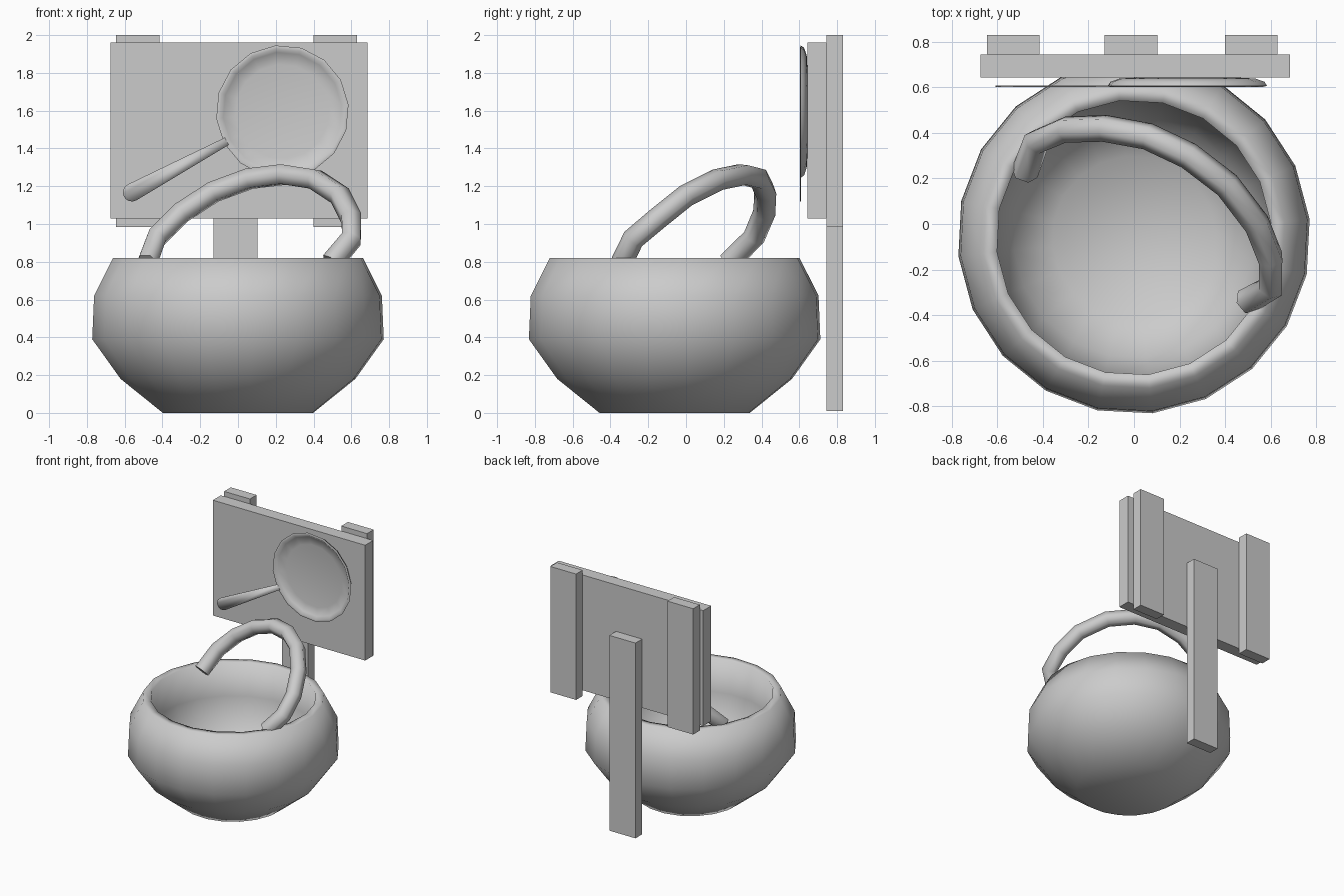
import bpy, bmesh, math
from mathutils import Vector

cube = bpy.data.objects.get("Cube")
if cube:
    bpy.data.objects.remove(cube, do_unlink=True)

grey = bpy.data.materials.new("plain grey")
grey.use_nodes = True
grey.diffuse_color = (0.6, 0.6, 0.6, 1)
grey.node_tree.nodes["Principled BSDF"].inputs["Base Color"].default_value = (0.6, 0.6, 0.6, 1)


def shade(obj, angle):
    bpy.ops.object.select_all(action='DESELECT')
    obj.select_set(True)
    bpy.context.view_layer.objects.active = obj
    if obj.type == 'CURVE':
        bpy.ops.object.convert(target='MESH')
    bpy.ops.object.shade_smooth_by_angle(angle=math.radians(angle))


def add_object(name, data):
    obj = bpy.data.objects.new(name, data)
    bpy.context.collection.objects.link(obj)
    data.materials.append(grey)
    return obj


def finish(name, bm):
    bmesh.ops.recalc_face_normals(bm, faces=bm.faces)
    mesh = bpy.data.meshes.new(name)
    bm.to_mesh(mesh)
    bm.free()
    return add_object(name, mesh)


def lathe(name, profile, sides, turn):
    """Spin an open (radius, height) profile and cap both ends."""
    bm = bmesh.new()
    angles = [turn + math.tau * i / sides for i in range(sides)]
    rings = [[bm.verts.new((r * math.cos(a), r * math.sin(a), z)) for a in angles]
             for r, z in profile]
    for low, high in zip(rings, rings[1:]):
        for i in range(sides):
            j = (i + 1) % sides
            bm.faces.new((low[i], low[j], high[j], high[i]))
    bm.faces.new(rings[0])
    bm.faces.new(rings[-1])
    return finish(name, bm)


def box(name, low, high):
    low, high = Vector(low), Vector(high)
    bm = bmesh.new()
    bmesh.ops.create_cube(bm, size=1)
    for v in bm.verts:
        v.co = (low + high) / 2 + v.co * (high - low)
    return finish(name, bm)


# Bowl with a flat lip and a straight-walled hollow
bowl = lathe("bowl", [(0.40, 0), (0.625, 0.18), (0.776, 0.39), (0.766, 0.62),
                      (0.665, 0.82), (0.605, 0.82), (0.605, 0.55), (0.53, 0.33),
                      (0.36, 0.18)], 20, math.radians(6))
bowl.location.y = -0.06
shade(bowl, 120)

# Swinging bowl handle
path = [(-0.48, 0.225, 0.795), (-0.43, 0.36, 0.93), (-0.30, 0.415, 1.06),
        (-0.13, 0.42, 1.17), (0.06, 0.385, 1.24), (0.24, 0.30, 1.262),
        (0.41, 0.17, 1.235), (0.54, 0.0, 1.15), (0.60, -0.15, 1.03),
        (0.60, -0.28, 0.92), (0.495, -0.34, 0.795)]
curve = bpy.data.curves.new("bowl_handle", 'CURVE')
curve.dimensions = '3D'
curve.bevel_depth = 0.06
curve.bevel_resolution = 1
curve.use_fill_caps = True
spline = curve.splines.new('POLY')
spline.points.add(len(path) - 1)
for point, co in zip(spline.points, path):
    point.co = (*co, 1)
shade(add_object("bowl_handle", curve), 70)

# Sign board, post and battens
box("sign_board", (-0.675, 0.643, 1.03), (0.685, 0.745, 1.96))
box("sign_post", (-0.13, 0.745, 0.01), (0.103, 0.83, 1.585))
for name, x in (("right_batten", -0.645), ("left_batten", 0.40)):
    box(name, (x, 0.745, 0.985), (x + 0.23, 0.83, 2.0))

# Shallow pan on the board, open to the front
pan = lathe("pan", [(0.23, 0), (0.30, 0.004), (0.34, 0.018), (0.352, 0.036), (0.335, 0.04),
                    (0.315, 0.02), (0.25, 0.008)], 16, math.radians(6))
pan.rotation_euler.x = math.pi / 2
pan.location = (0.235, 0.643, 1.595)
shade(pan, 75)

# Flat tapered pan handle with a rounded end
along = Vector((-0.88, 0, -0.475)).normalized()
across = Vector((along.z, 0, -along.x))
start = Vector((0.235, 0.603, 1.597))
outline = [(0.335, -0.022), (0.335, 0.022)]
for i in range(9):
    a = math.pi * (0.5 - i / 8)
    outline.append((0.905 + 0.048 * math.cos(a), 0.048 * math.sin(a)))
bm = bmesh.new()
face = bm.faces.new([bm.verts.new(start + along * u + across * v) for u, v in outline])
extruded = bmesh.ops.extrude_face_region(bm, geom=[face])
for v in extruded["geom"]:
    if isinstance(v, bmesh.types.BMVert):
        v.co.y += 0.005
shade(finish("pan_handle", bm), 120)
